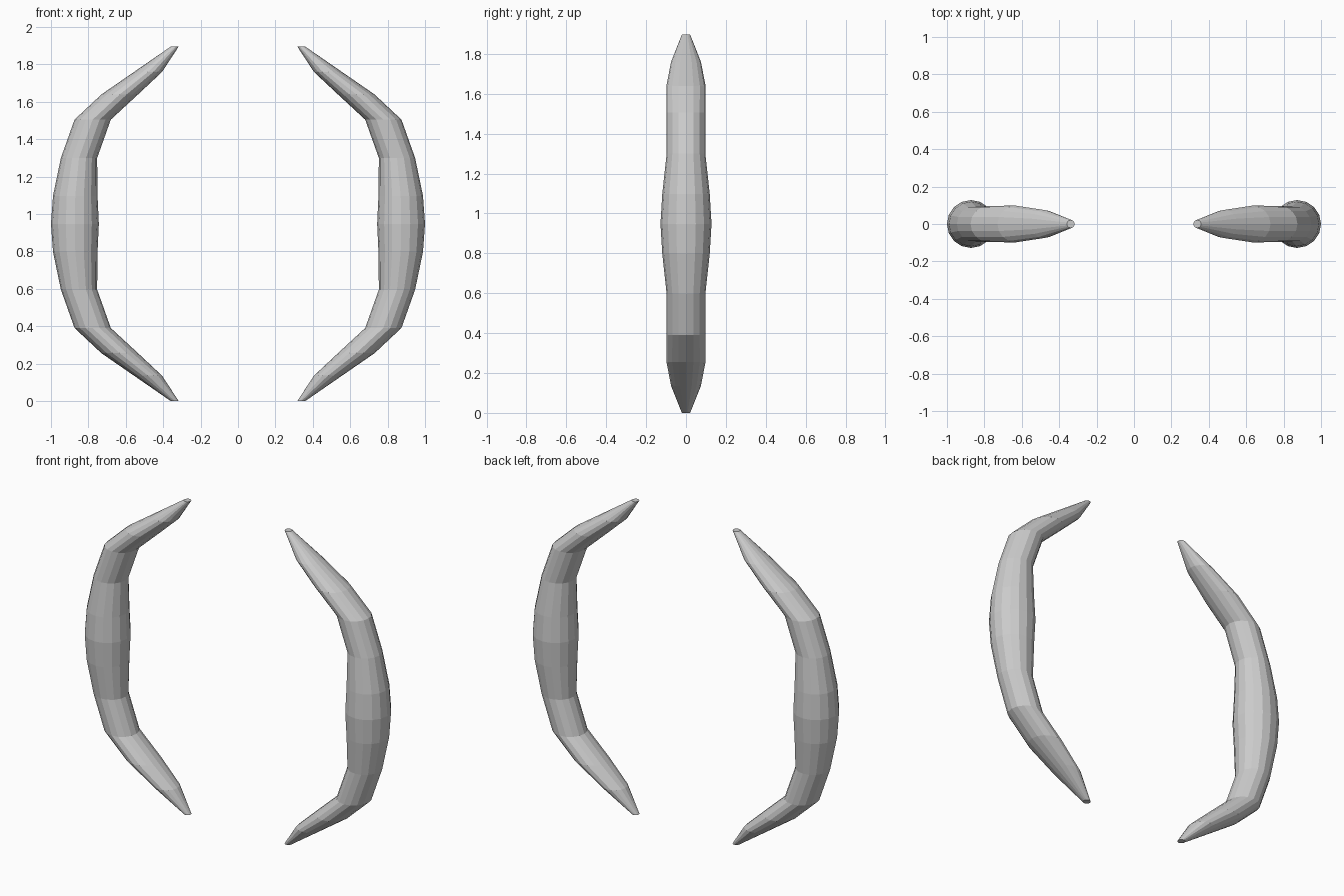
import bpy, bmesh
from math import cos, sin, tau

if "Cube" in bpy.data.objects:
    bpy.data.objects.remove(bpy.data.objects["Cube"])

SIDES = 16
MID = 0.948

# Half profile from the middle to the tip: height offset, centre x, radius
HALF = [(0.0, 0.872, 0.128), (0.15, 0.870, 0.119), (0.352, 0.850, 0.097),
        (0.557, 0.777, 0.097), (0.692, 0.632, 0.098), (0.812, 0.481, 0.075),
        (MID, 0.338, 0.021)]
rings = [(-h, x, r) for h, x, r in reversed(HALF[1:])] + HALF


def curved_horn(name, side):
    """Loft level circular rings along the bent path, capped at both tips."""
    bm = bmesh.new()
    loops = []
    for h, x, r in rings:
        loops.append([bm.verts.new((side * x + r * cos(tau * i / SIDES),
                                    r * sin(tau * i / SIDES), MID + h))
                      for i in range(SIDES)])
    for a, b in zip(loops, loops[1:]):
        for i in range(SIDES):
            j = (i + 1) % SIDES
            bm.faces.new((a[i], a[j], b[j], b[i]))
    bm.faces.new(loops[0][::-1])
    bm.faces.new(loops[-1])
    bmesh.ops.recalc_face_normals(bm, faces=bm.faces)
    mesh = bpy.data.meshes.new(name)
    bm.to_mesh(mesh)
    bm.free()
    bpy.context.collection.objects.link(bpy.data.objects.new(name, mesh))


# Left and right curved horns
curved_horn("left_horn", -1)
curved_horn("right_horn", 1)
